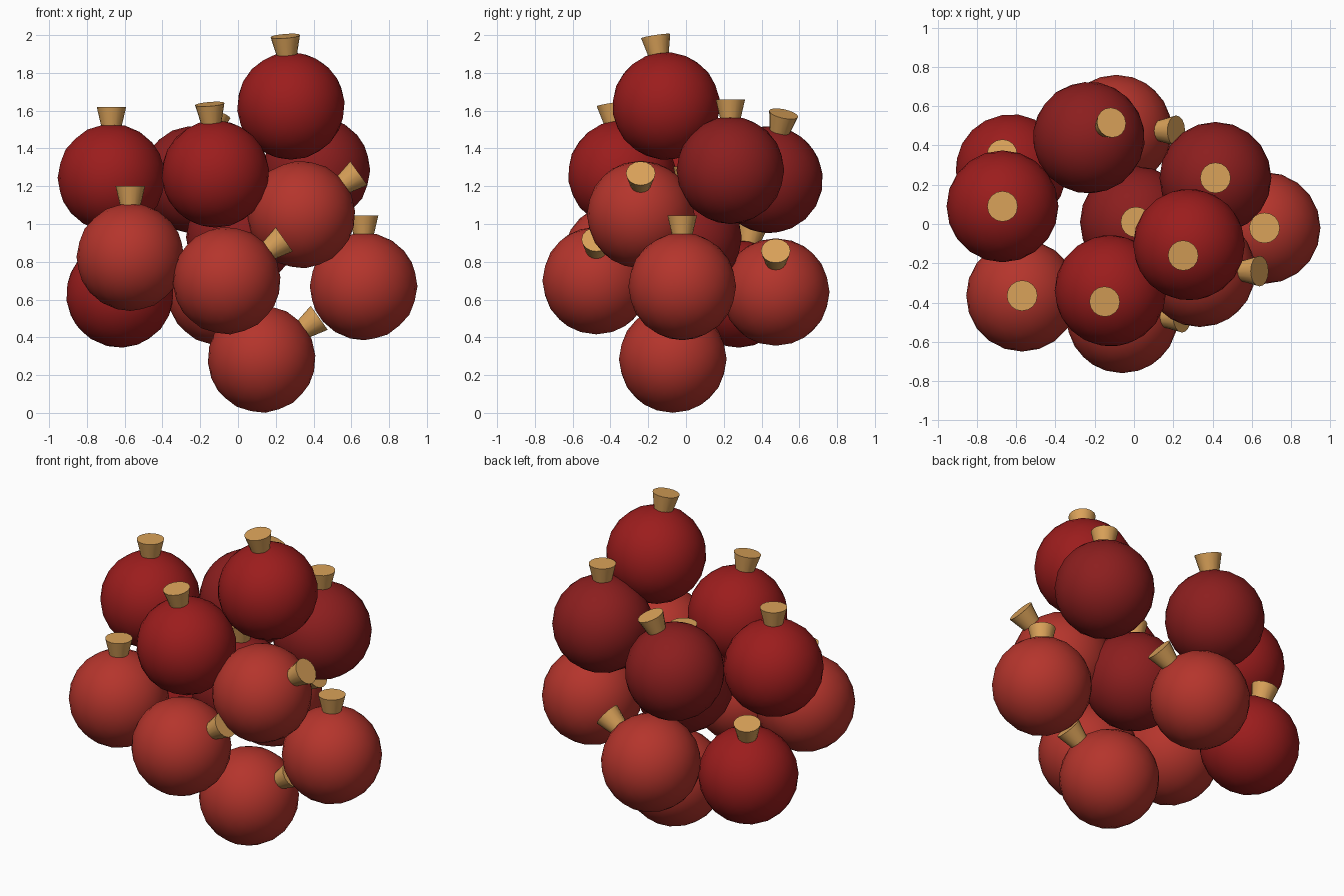
import bpy
from math import radians
from mathutils import Vector, Matrix

if "Cube" in bpy.data.objects:
    bpy.data.objects.remove(bpy.data.objects["Cube"])

R = 0.285  # berry radius


def material(name, rgb):
    m = bpy.data.materials.new(name)
    m.diffuse_color = (*rgb, 1)
    m.use_nodes = True
    m.node_tree.nodes["Principled BSDF"].inputs["Base Color"].default_value = m.diffuse_color
    return m


REDS = {"bright": material("bright_red", (0.46, 0.035, 0.025)),
        "mid": material("mid_red", (0.33, 0.012, 0.012)),
        "dark": material("dark_red", (0.26, 0.013, 0.013))}
TAN = material("stem_tan", (0.70, 0.36, 0.10))

UP = (0, 0, 1)
SIDE = (0.81, 0, 0.58)
# centre, stem direction, colour
BERRIES = [
    ((0.28, -0.105, 1.625), (-0.08, -0.15, 1), "mid"),
    ((-0.67, 0.09, 1.245), UP, "mid"),
    ((-0.12, -0.34, 1.265), (-0.08, -0.15, 1), "mid"),
    ((0.335, -0.24, 1.05), SIDE, "bright"),
    ((-0.57, -0.365, 0.825), UP, "bright"),
    ((-0.06, -0.475, 0.70), SIDE, "bright"),
    ((0.665, -0.02, 0.67), UP, "bright"),
    ((0.125, -0.07, 0.285), SIDE, "bright"),
    ((-0.625, 0.275, 0.63), (-0.13, 0.22, 1), "mid"),
    ((-0.09, 0.475, 0.64), SIDE, "bright"),
    ((0.415, 0.235, 1.285), UP, "dark"),
    ((-0.23, 0.44, 1.235), (0.33, 0.22, 1), "dark"),
    ((0.01, 0.01, 0.93), UP, "dark"),
]


def berry(i, centre, direction, colour):
    rot = Vector((0, 0, 1)).rotation_difference(Vector(direction)).to_matrix().to_4x4()
    pose = Matrix.Translation(centre) @ rot
    # round fruit
    bpy.ops.mesh.primitive_ico_sphere_add(subdivisions=3, radius=R)
    fruit = bpy.context.object
    fruit.name = f"berry_{i}"
    fruit.matrix_world = pose
    fruit.data.materials.append(REDS[colour])
    bpy.ops.object.shade_smooth()
    # flared stem stub
    bpy.ops.mesh.primitive_cone_add(vertices=16, radius1=0.05, radius2=0.078, depth=0.12)
    stem = bpy.context.object
    stem.name = f"stem_{i}"
    stem.matrix_world = pose @ Matrix.Translation((0, 0, 0.315))
    stem.data.materials.append(TAN)
    bpy.ops.object.shade_smooth_by_angle(angle=radians(40))


for i, spec in enumerate(BERRIES, 1):
    berry(i, *spec)
